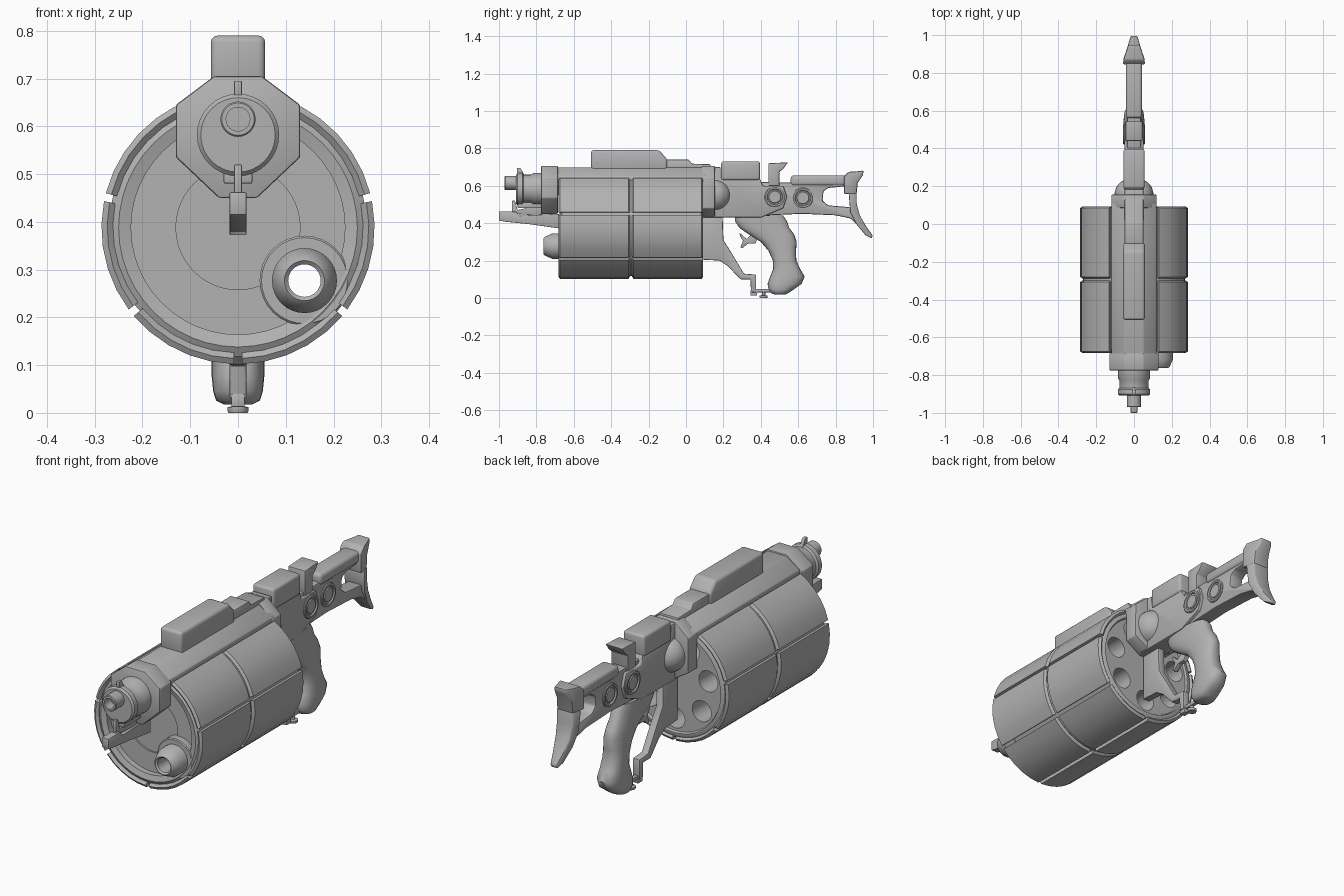
import bpy, bmesh, math
from math import sin, cos, pi, radians

steel = bpy.data.materials.new("grey_steel")
steel.diffuse_color = (0.45, 0.45, 0.45, 1)
CZ = 0.388           # drum axis height
STEP = 2 * pi / 7    # seven chambers
CH_R = 0.178         # chamber circle radius


def finish(name, bm, bevel=0, segs=2, cutter=None, angle=35):
    """Make an object, bake its bevel / boolean and shade it smooth by angle."""
    bmesh.ops.recalc_face_normals(bm, faces=bm.faces)
    me = bpy.data.meshes.new(name)
    bm.to_mesh(me)
    bm.free()
    ob = bpy.data.objects.new(name, me)
    bpy.context.collection.objects.link(ob)
    if bevel:
        m = ob.modifiers.new("bevel", 'BEVEL')
        m.width, m.segments, m.limit_method, m.angle_limit = bevel, segs, 'ANGLE', radians(30)
    if cutter:
        m = ob.modifiers.new("cut", 'BOOLEAN')
        m.operation, m.object, m.solver = 'DIFFERENCE', cutter, 'EXACT'
    if ob.modifiers:
        dg = bpy.context.evaluated_depsgraph_get()
        new = bpy.data.meshes.new_from_object(ob.evaluated_get(dg))
        ob.modifiers.clear()
        ob.data = new
    ob.data.materials.clear()
    ob.data.materials.append(steel)
    ob.data.shade_smooth()
    ob.data.set_sharp_from_angle(angle=radians(angle))
    return ob


def loft(rings, closed=False):
    """Skin a list of vertex rings; cap the ends unless closed."""
    bm = bmesh.new()
    rs = [[bm.verts.new(p) for p in r] for r in rings]
    n = len(rs[0])
    pairs = list(zip(rs, rs[1:])) + ([(rs[-1], rs[0])] if closed else [])
    for a, b in pairs:
        for i in range(n):
            j = (i + 1) % n
            bm.faces.new((a[i], a[j], b[j], b[i]))
    if not closed:
        bm.faces.new(rs[0])
        bm.faces.new(rs[-1])
    return bm


def side(name, pts, hw, bevel=0.005, segs=2, x=0):
    """Side profile (y, z) extruded across x; hw may be a function of y, z."""
    f = hw if callable(hw) else (lambda y, z: hw)
    return finish(name, loft([[(x + s * f(y, z), y, z) for y, z in pts] for s in (-1, 1)]), bevel, segs)


def front(name, half, y0, y1, bevel=0.005):
    """Mirrored front profile (x, z) extruded along y."""
    pts = half + [(-x, z) for x, z in reversed(half)]
    return finish(name, loft([[(x, y, z) for x, z in pts] for y in (y0, y1)]), bevel)


def box(name, x, y0, y1, z0, z1, bevel=0.004, segs=2):
    return side(name, [(y0, z0), (y1, z0), (y1, z1), (y0, z1)], x, bevel, segs)


def ring(r, d, c, axis, n):
    out = []
    for i in range(n):
        a, b = r * cos(2 * pi * i / n), r * sin(2 * pi * i / n)
        out.append({'x': (c[0] + d, c[1] + a, c[2] + b), 'y': (c[0] + a, c[1] + d, c[2] + b),
                    'z': (c[0] + a, c[1] + b, c[2] + d)}[axis])
    return out


def lathe(prof, c, axis='y', n=32, closed=False):
    return loft([ring(r, d, c, axis, n) for r, d in prof], closed)


def polar(i, r=CH_R):
    a = -pi / 2 + i * STEP
    return r * cos(a), CZ + r * sin(a)


# Drum core with seven chambers, one running right through to the nozzle
cut = bmesh.new()
for i in range(7):
    x, z = polar(i)
    tmp = lathe([(0.05, -0.9 if i == 1 else -0.5), (0.05, 0.2)], (x, 0, z), n=24)
    me = bpy.data.meshes.new("tmp")
    tmp.to_mesh(me)
    cut.from_mesh(me)
    bpy.data.meshes.remove(me)
chambers = finish("chamber_cutter", cut)
core = [(0.13, -0.632), (0.13, -0.64), (0.224, -0.64), (0.224, -0.668), (0.25, -0.676), (0.27, -0.664),
        (0.27, 0.08), (0.255, 0.09), (0.245, 0.09), (0.24, 0.08)]
finish("drum_core", lathe(core, (0, 0, CZ), n=48), cutter=chambers)
bpy.data.objects.remove(chambers)

# Drum shell panels: six around (the frame fills the top), two along
for i in range(7):
    if i == 3:
        continue
    a0, a1 = [-pi / 2 + (i + k) * STEP + s * 0.03 for k, s in ((0, 1), (1, -1))]
    for j, (y0, y1) in enumerate(((-0.682, -0.3), (-0.288, 0.092))):
        rings = []
        for k in range(6):
            a = a0 + (a1 - a0) * k / 5
            rings.append([(r * cos(a), y, CZ + r * sin(a)) for r, y in
                          ((0.262, y0 + 0.01), (0.274, y0), (0.286, y0 + 0.008),
                           (0.286, y1 - 0.008), (0.274, y1), (0.262, y1 - 0.01))])
        finish(f"drum_panel_{i}_{j}", loft(rings), angle=30)

# Nozzle and its round seat on the drum face
nx, nz = polar(1)
finish("nozzle_seat", lathe([(0.05, -0.6), (0.05, -0.674), (0.09, -0.674), (0.094, -0.67), (0.094, -0.6)],
                            (nx, 0, nz), closed=True))
finish("nozzle", lathe([(0.034, -0.6), (0.034, -0.755), (0.042, -0.762), (0.05, -0.755), (0.068, -0.715),
                        (0.068, -0.6)], (nx, 0, nz), closed=True))

# Upper frame: front collar, spine over the drum, rear collar
collar = [(0.04, 0.45), (0.13, 0.535), (0.13, 0.645), (0.05, 0.705)]
front("front_collar", collar, -0.775, -0.685)
front("frame_spine", [(0.05, 0.55), (0.118, 0.6), (0.118, 0.65), (0.05, 0.698)], -0.7, 0.11)
front("rear_collar", [(0.04, 0.43), (0.12, 0.48), (0.12, 0.645), (0.05, 0.705)], 0.085, 0.155)
bulge = [(sin(t) * 0.085, 0.085 * cos(t)) for t in [pi / 2 * k / 8 for k in range(1, 9)]]
for s in (-1, 1):
    finish("side_bulge", lathe([(0.085, -0.01)] + [(r, d) for r, d in reversed(bulge)],
                               (s * 0.018, 0.155, 0.55), n=28))

# Muzzle tube, muzzle, sight and lower lug
finish("muzzle_tube", lathe([(0.078, -0.908), (0.086, -0.9), (0.086, -0.875), (0.077, -0.868), (0.077, -0.83),
                             (0.086, -0.815), (0.086, -0.76)], (0, 0, 0.582)))
finish("muzzle", lathe([(0.025, -0.92), (0.025, -0.97), (0.034, -0.97), (0.037, -0.966), (0.037, -0.9)],
                       (0, 0, 0.615), n=24))
side("front_sight", [(-0.9, 0.65), (-0.905, 0.695), (-0.885, 0.695), (-0.86, 0.65)], 0.008, 0.002)
side("lower_lug", [(-1.0, 0.415), (-1.0, 0.462), (-0.91, 0.462), (-0.89, 0.44), (-0.68, 0.45),
                   (-0.68, 0.372), (-0.84, 0.395), (-0.97, 0.408)], 0.018, 0.003)
side("lug_web", [(-0.93, 0.45), (-0.93, 0.52), (-0.915, 0.52), (-0.9, 0.47), (-0.77, 0.5), (-0.77, 0.44)],
     0.008, 0.002)
box("lug_clamp", 0.03, -0.9, -0.77, 0.48, 0.512)

# Top cover with stepped tail
side("top_cover", [(-0.508, 0.68), (-0.508, 0.79), (-0.144, 0.79), (-0.1, 0.742), (-0.1, 0.68)], 0.057, 0.014, 3)
side("cover_tail", [(-0.12, 0.68), (-0.12, 0.74), (0.015, 0.74), (0.03, 0.718), (0.13, 0.715), (0.13, 0.68)],
     0.05)

# Receiver
side("receiver", [(0.1, 0.43), (0.1, 0.7), (0.185, 0.7), (0.185, 0.64), (0.395, 0.64), (0.41, 0.6),
                  (0.52, 0.6), (0.54, 0.54), (0.52, 0.48), (0.4, 0.43)], 0.05, 0.006)
box("receiver_top", 0.056, 0.188, 0.395, 0.63, 0.73, 0.012, 3)
side("rear_sight", [(0.44, 0.6), (0.44, 0.72), (0.545, 0.725), (0.52, 0.69), (0.5, 0.675), (0.5, 0.6)], 0.045)

# Stock with open skeleton, top bar, round pivots and curved butt
side("stock_body", [(0.39, 0.62), (0.85, 0.612), (0.85, 0.597), (0.76, 0.588), (0.735, 0.57), (0.73, 0.52),
                    (0.76, 0.495), (0.88, 0.485), (0.93, 0.42), (0.92, 0.385), (0.88, 0.425), (0.8, 0.442),
                    (0.62, 0.45), (0.4, 0.44)], 0.036, 0.008)
box("stock_bar", 0.043, 0.56, 0.88, 0.6, 0.655, 0.016, 3)
butt_w = lambda y, z: 0.058 if y < 0.88 and z > 0.5 else 0.055 - max(0, y - 0.87) * 0.3
side("butt_head", [(0.845, 0.555), (0.845, 0.65), (0.87, 0.675), (0.925, 0.678), (0.95, 0.682), (0.945, 0.655),
                   (0.918, 0.615), (0.912, 0.555)], butt_w, 0.008)
side("butt_plate", [(0.87, 0.56), (0.912, 0.56), (0.913, 0.5), (0.93, 0.44), (0.965, 0.38), (0.998, 0.335),
                    (0.993, 0.318), (0.96, 0.335), (0.91, 0.395), (0.878, 0.46)], butt_w, 0.006)
for y, z, w in ((0.475, 0.54, 0.05), (0.625, 0.535, 0.036)):
    for s in (-1, 1):
        prof = [(0.055, 0), (0.055, w + 0.004), (0.051, w + 0.007), (0.043, w + 0.007), (0.04, w + 0.001),
                (0.034, w + 0.001), (0.031, w + 0.005)]
        finish("stock_pivot", lathe([(r, s * d) for r, d in prof], (0, y, z), 'x'))

# Moulded pistol grip: z, front y, back y, half width
grip = [(0.44, 0.26, 0.52, 0.045), (0.41, 0.262, 0.54, 0.046), (0.375, 0.285, 0.552, 0.046),
        (0.34, 0.335, 0.578, 0.046), (0.3, 0.4, 0.592, 0.046), (0.25, 0.442, 0.588, 0.048),
        (0.2, 0.464, 0.59, 0.05), (0.155, 0.466, 0.61, 0.052), (0.115, 0.45, 0.634, 0.055),
        (0.075, 0.436, 0.618, 0.055), (0.045, 0.442, 0.575, 0.052), (0.026, 0.455, 0.548, 0.046),
        (0.018, 0.475, 0.53, 0.03)]
sgn = lambda v: math.copysign(abs(v) ** 0.8, v)
rings = [[(w * sgn(cos(t)), (a + b) / 2 + (b - a) / 2 * sgn(sin(t)), z)
          for t in [2 * pi * k / 24 for k in range(24)]] for z, a, b, w in grip]
finish("pistol_grip", loft(rings), angle=50)
side("trigger", [(0.35, 0.34), (0.325, 0.315), (0.285, 0.35), (0.29, 0.33), (0.305, 0.305), (0.29, 0.27),
                 (0.3, 0.265), (0.33, 0.29), (0.37, 0.29), (0.39, 0.33)], 0.012, 0.003)

# Hand guard in front of the grip, with the foot bolt
side("hand_guard", [(0.085, 0.45), (0.195, 0.45), (0.2, 0.31), (0.25, 0.23), (0.31, 0.13), (0.375, 0.125),
                    (0.375, 0.03), (0.347, 0.03), (0.345, 0.1), (0.29, 0.1), (0.225, 0.17), (0.18, 0.2),
                    (0.085, 0.205)], 0.018, 0.005)
box("guard_link", 0.01, 0.35, 0.48, 0.03, 0.048, 0.003)
box("guard_toe", 0.014, 0.345, 0.38, 0.012, 0.04, 0.003)
finish("foot_bolt", lathe([(0.02, 0.0), (0.022, 0.004), (0.022, 0.012), (0.009, 0.015), (0.009, 0.04)],
                          (0, 0.415, 0), 'z', 16))
